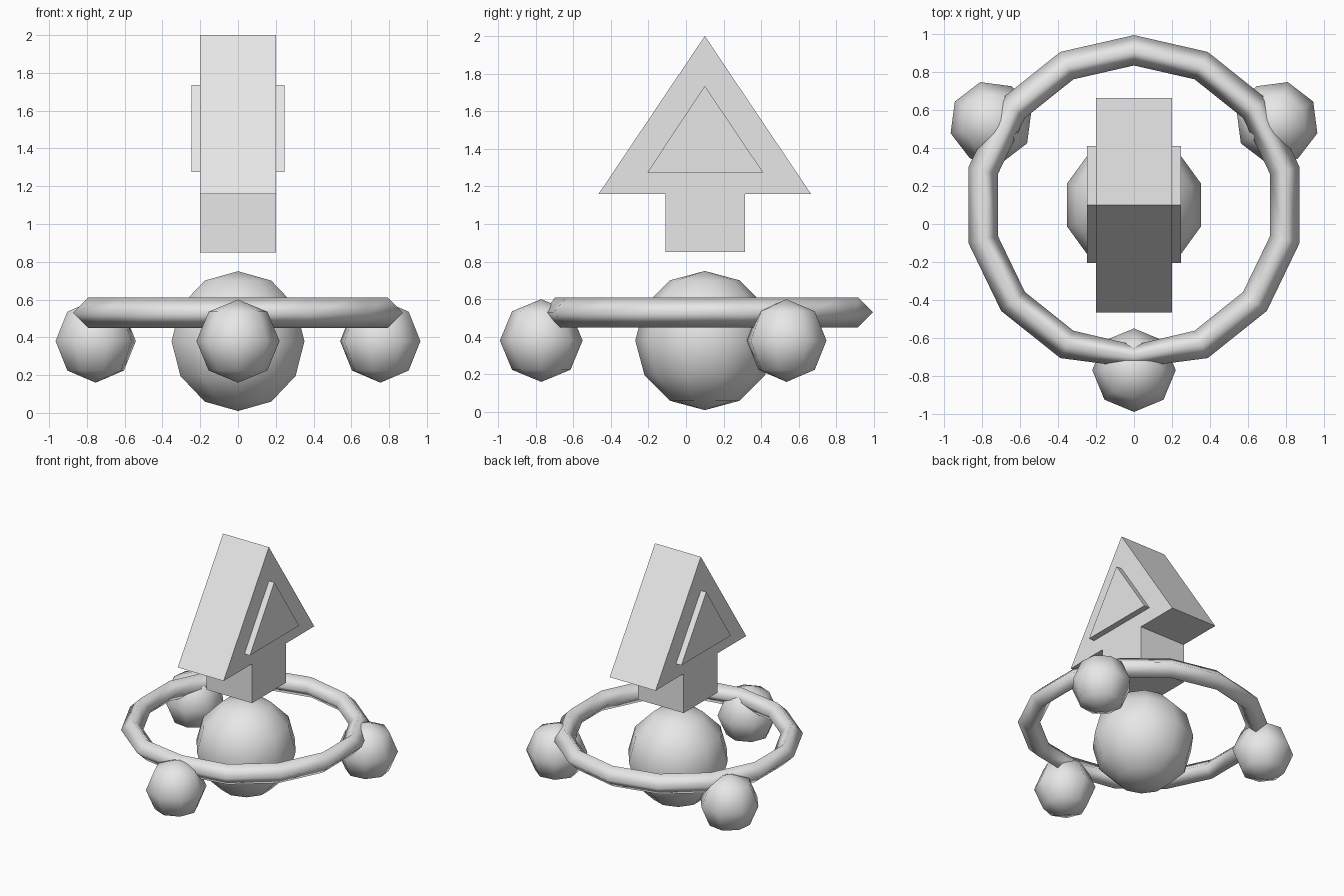
import bpy, bmesh, math
from mathutils import Matrix, Vector

cube = bpy.data.objects.get("Cube")
if cube:
    bpy.data.objects.remove(cube, do_unlink=True)

grey = bpy.data.materials.new("plain grey")
grey.use_nodes = True
COLOUR = (0.8, 0.8, 0.8, 1.0)
grey.diffuse_color = COLOUR
grey.node_tree.nodes["Principled BSDF"].inputs["Base Color"].default_value = COLOUR

CY = 0.10  # y of the shared vertical axis


def finish(name, bm, smooth=False):
    bmesh.ops.recalc_face_normals(bm, faces=bm.faces)
    for f in bm.faces:
        f.smooth = smooth
    mesh = bpy.data.meshes.new(name)
    bm.to_mesh(mesh)
    bm.free()
    mesh.materials.append(grey)
    obj = bpy.data.objects.new(name, mesh)
    bpy.context.collection.objects.link(obj)
    return obj


def ball(name, location, radius, segments, rings, turn=0.0):
    bm = bmesh.new()
    bmesh.ops.create_uvsphere(bm, u_segments=segments, v_segments=rings, radius=radius)
    bm.transform(Matrix.Translation(location) @ Matrix.Rotation(turn, 4, 'Z'))
    return finish(name, bm, True)


def prism(name, profile, x0, x1):
    """Extrude a (y, z) outline from x0 to x1."""
    bm = bmesh.new()
    face = bm.faces.new([bm.verts.new((x0, y, z)) for y, z in profile])
    new = bmesh.ops.extrude_face_region(bm, geom=[face])["geom"]
    bmesh.ops.translate(bm, vec=(x1 - x0, 0, 0),
                        verts=[v for v in new if isinstance(v, bmesh.types.BMVert)])
    return finish(name, bm)


# Central ball and three satellites spaced evenly around it
ball("central_ball", (0, CY, 0.38), 0.37, 10, 6)
for i, side in enumerate(("front", "back_left", "back_right")):
    turn = math.radians(120 * i)
    spot = Matrix.Rotation(turn, 3, 'Z') @ Vector((0, -0.87, 0))
    ball(side + "_ball", spot + Vector((0, CY, 0.38)), 0.22, 8, 4, turn)

# Fourteen-sided ring of diamond section, pinched where it closes at the front
bm = bmesh.new()
SIDES = 14
loops = []
for i in range(SIDES):
    a = 2 * math.pi * i / SIDES - math.pi / 2
    major, half = (0.797, 0.06) if i == 0 else (0.815, 0.08)
    section = ((major + half, 0), (major, 0.08), (major - half, 0), (major, -0.08))
    loops.append([bm.verts.new((r * math.cos(a), CY + r * math.sin(a), 0.53 + z))
                  for r, z in section])
for i in range(SIDES):
    p, q = loops[i], loops[(i + 1) % SIDES]
    for j in range(4):
        k = (j + 1) % 4
        bm.faces.new((p[j], q[j], q[k], p[k]))
finish("ring", bm, True)

# Upright arrow with a raised triangle on each side
prism("arrow", [(-0.11, 0.85), (0.315, 0.85), (0.315, 1.16), (0.665, 1.16),
                (CY, 2.0), (-0.465, 1.16), (-0.11, 1.16)], -0.2, 0.2)
panel = [(-0.205, 1.275), (0.41, 1.275), (CY, 1.735)]
for side, s in (("left", 1), ("right", -1)):
    prism(side + "_triangle_panel", panel, 0.2 * s, 0.247 * s)
